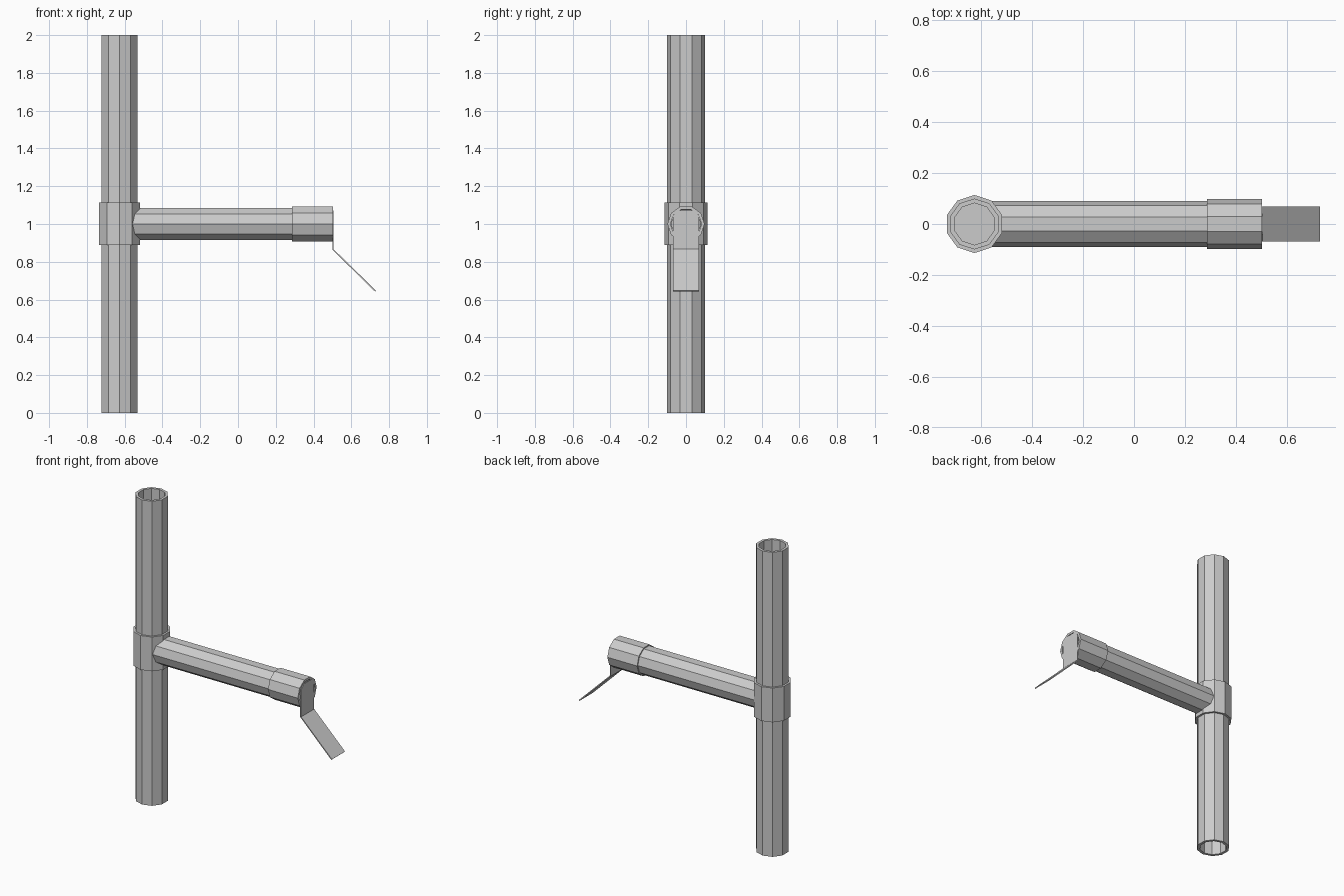
import bpy, bmesh, math
from mathutils import Matrix, Vector

if "Cube" in bpy.data.objects:
    bpy.data.objects.remove(bpy.data.objects["Cube"])

SIDES = 10
POLE_X = -0.627


def make_object(name, bm):
    bmesh.ops.recalc_face_normals(bm, faces=bm.faces)
    mesh = bpy.data.meshes.new(name)
    bm.to_mesh(mesh)
    bm.free()
    obj = bpy.data.objects.new(name, mesh)
    bpy.context.collection.objects.link(obj)
    return obj


def tube(name, start, end, outer, inner=None):
    """Ten-sided tube (or solid when inner is None) along z or x, corners on +-y."""
    start, end = Vector(start), Vector(end)
    axis = (end - start).normalized()
    side = Vector((0, 1, 0))
    up = axis.cross(side)
    bm = bmesh.new()

    def ring(centre, r):
        return [bm.verts.new(centre + r * (math.cos(a) * side + math.sin(a) * up))
                for a in (math.tau * i / SIDES for i in range(SIDES))]

    rings = [ring(start, outer), ring(end, outer)]
    if inner:
        rings += [ring(end, inner), ring(start, inner)]
        pairs = list(zip(rings, rings[1:] + rings[:1]))
    else:
        pairs = [(rings[0], rings[1])]
        for r in rings:
            bm.faces.new(r)
    for a, b in pairs:
        for i in range(SIDES):
            j = (i + 1) % SIDES
            bm.faces.new((a[i], a[j], b[j], b[i]))
    return make_object(name, bm)


# Upright pole and the collar around its middle
tube("upright_pipe", (POLE_X, 0, 0), (POLE_X, 0, 2), 0.1, 0.082)
tube("pipe_collar", (POLE_X, 0, 0.89), (POLE_X, 0, 1.115), 0.114)

# Side arm and its end sleeve
tube("side_arm", (-0.57, 0, 1), (0.32, 0, 1), 0.09, 0.078)
tube("end_sleeve", (0.287, 0, 1), (0.503, 0, 1), 0.098, 0.082)

# Bent flap: clipped top, straight drop, then an outward slope
bm = bmesh.new()
rows = [(0.503, 1.072, 0.04), (0.503, 1.045, 0.068),
        (0.503, 0.865, 0.068), (0.728, 0.645, 0.068)]
pts = [(bm.verts.new((x, -w, z)), bm.verts.new((x, w, z))) for x, z, w in rows]
for (a, b), (c, d) in zip(pts, pts[1:]):
    bm.faces.new((a, b, d, c))
flap = make_object("bent_flap", bm)
solid = flap.modifiers.new("thickness", 'SOLIDIFY')
solid.thickness = 0.007
solid.offset = 0
